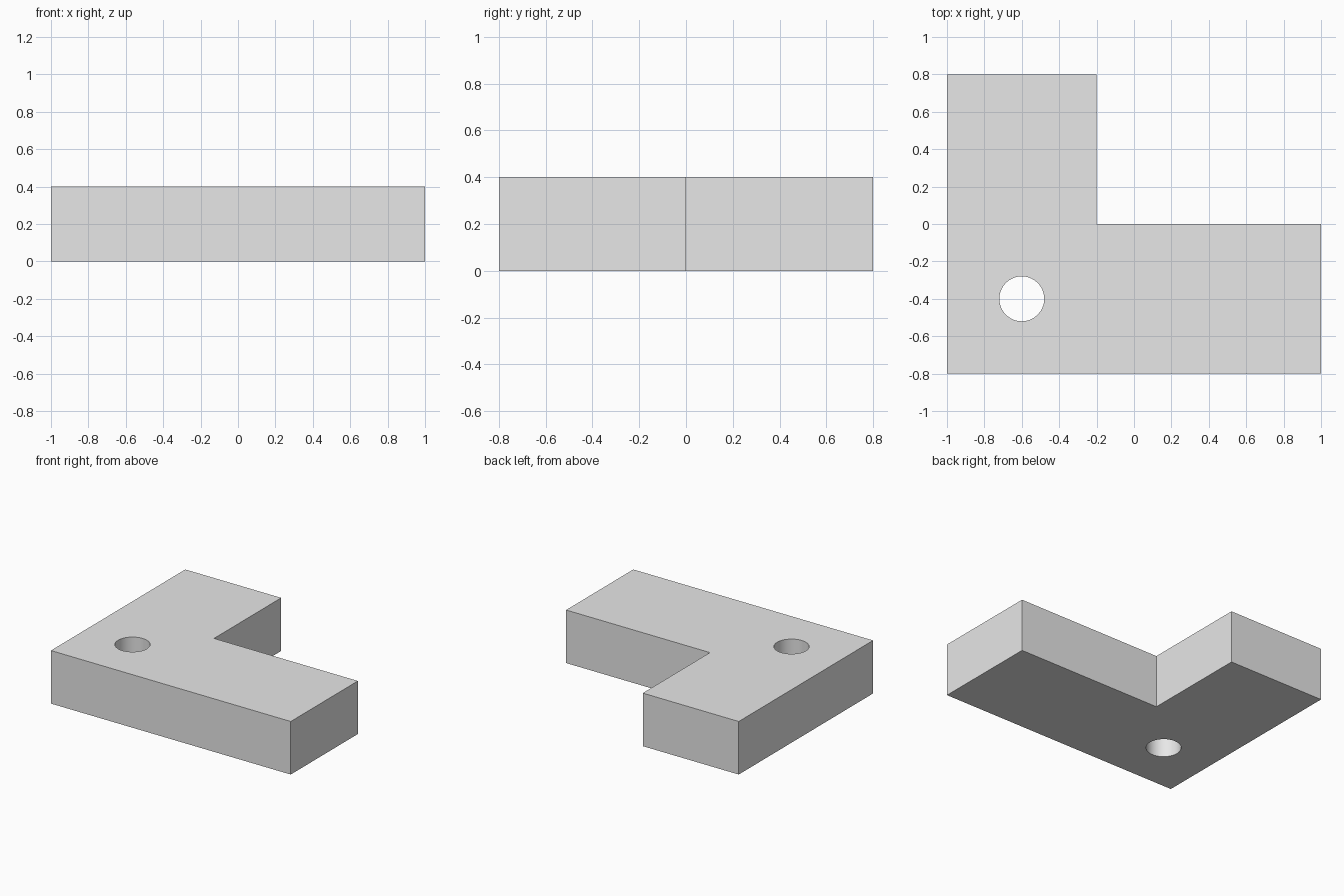
import bpy
import bmesh
from math import radians

cube = bpy.data.objects.get("Cube")
if cube:
    bpy.data.objects.remove(cube, do_unlink=True)

HEIGHT = 0.4

# Material
grey = bpy.data.materials.new("light_grey")
grey.use_nodes = True
colour = (0.8, 0.8, 0.8, 1)
grey.diffuse_color = colour
grey.node_tree.nodes["Principled BSDF"].inputs["Base Color"].default_value = colour

# L-shaped plate, extruded from its outline
outline = [(-1, -0.8), (1, -0.8), (1, 0), (-0.2, 0), (-0.2, 0.8), (-1, 0.8)]
bm = bmesh.new()
base = bm.faces.new([bm.verts.new((x, y, 0)) for x, y in outline])
top = bmesh.ops.extrude_face_region(bm, geom=[base])["geom"]
bmesh.ops.translate(bm, vec=(0, 0, HEIGHT),
                    verts=[v for v in top if isinstance(v, bmesh.types.BMVert)])
bmesh.ops.recalc_face_normals(bm, faces=bm.faces)
mesh = bpy.data.meshes.new("angle_plate")
bm.to_mesh(mesh)
bm.free()
plate = bpy.data.objects.new("angle_plate", mesh)
bpy.context.collection.objects.link(plate)
mesh.materials.append(grey)

# Round through hole near the corner
bpy.ops.mesh.primitive_cylinder_add(vertices=64, radius=0.12, depth=HEIGHT * 2,
                                    location=(-0.6, -0.4, HEIGHT / 2))
cutter = bpy.context.object
cutter.name = "hole_cutter"
cutter.data.materials.append(grey)
cutter.hide_render = True

hole = plate.modifiers.new("hole", "BOOLEAN")
hole.operation = "DIFFERENCE"
hole.solver = "EXACT"
hole.object = cutter

# Apply the cut, remove the cutter and smooth only the hole wall
bpy.ops.object.select_all(action="DESELECT")
plate.select_set(True)
bpy.context.view_layer.objects.active = plate
bpy.ops.object.modifier_apply(modifier=hole.name)
bpy.data.objects.remove(cutter, do_unlink=True)
bpy.ops.object.shade_smooth_by_angle(angle=radians(30))
